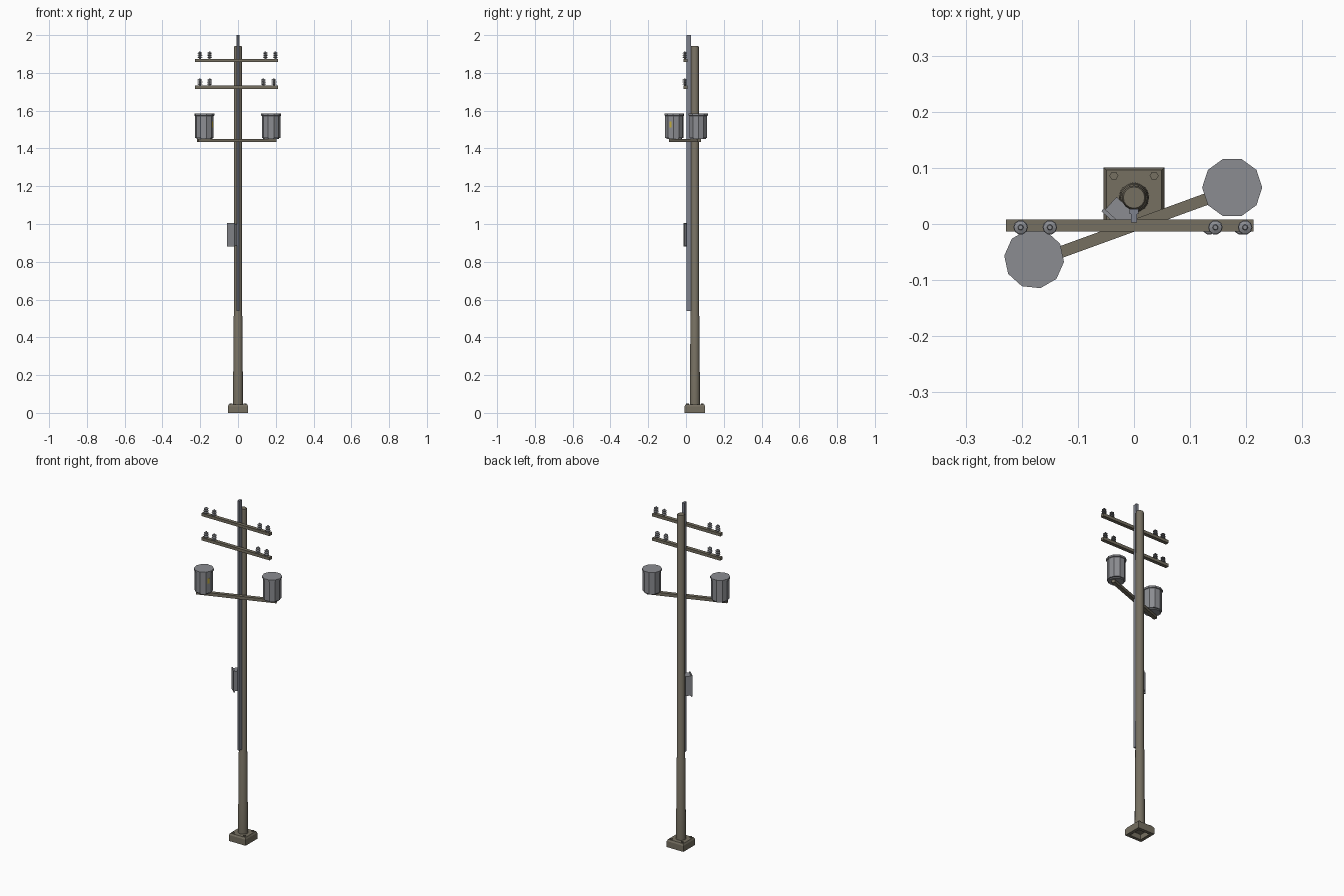
import bpy, bmesh, math
from mathutils import Matrix, Vector

if "Cube" in bpy.data.objects:
    bpy.data.objects.remove(bpy.data.objects["Cube"])

def mat(name, c):
    m = bpy.data.materials.new(name)
    m.diffuse_color = (*c, 1)
    m.use_nodes = True
    m.node_tree.nodes["Principled BSDF"].inputs["Base Color"].default_value = m.diffuse_color
    return m

BROWN = mat("weathered_brown", (0.18, 0.16, 0.12))
GREY = mat("metal_grey", (0.26, 0.265, 0.285))
BLUE = mat("rail_blue_grey", (0.21, 0.225, 0.27))
YELLOW = mat("warning_yellow", (0.55, 0.42, 0.04))

def finish(bm, name, m, matrix=None, smooth=False):
    bmesh.ops.recalc_face_normals(bm, faces=bm.faces)
    me = bpy.data.meshes.new(name)
    bm.to_mesh(me)
    bm.free()
    if matrix:
        me.transform(matrix)
    me.materials.append(m)
    ob = bpy.data.objects.new(name, me)
    bpy.context.collection.objects.link(ob)
    if smooth:
        bpy.context.view_layer.objects.active = ob
        ob.select_set(True)
        bpy.ops.object.shade_smooth_by_angle(angle=math.radians(40))
        ob.select_set(False)
    return ob

def box(name, lo, hi, m, matrix=None):
    bm = bmesh.new()
    bmesh.ops.create_cube(bm, size=1)
    for v in bm.verts:
        v.co = Vector([(lo[i] + hi[i]) / 2 + v.co[i] * (hi[i] - lo[i]) for i in range(3)])
    return finish(bm, name, m, matrix)

def lathe(name, profile, sides, m, loc=(0, 0, 0), turn=0, smooth=False):
    """Stack of rings (radius, z), capped where the ends have a radius."""
    bm = bmesh.new()
    rings = []
    for r, z in profile:
        rings.append([bm.verts.new((r * math.cos(turn + 2 * math.pi * i / sides),
                                    r * math.sin(turn + 2 * math.pi * i / sides), z))
                      for i in range(sides)])
    for a, b in zip(rings, rings[1:]):
        for i in range(sides):
            j = (i + 1) % sides
            bm.faces.new((a[i], a[j], b[j], b[i]))
    bm.faces.new(rings[0])
    bm.faces.new(rings[-1])
    return finish(bm, name, m, Matrix.Translation(loc), smooth)

PY = 0.047  # pole centre in y
# Concrete foot: square with chamfered top and a hollow underside
S = math.sqrt(2)
lathe("base_foot", [(0.036 * S, 0.03), (0.036 * S, 0), (0.054 * S, 0), (0.054 * S, 0.035),
                    (0.049 * S, 0.045)], 4, BROWN, (0, PY, 0), math.pi / 4)
for sx in (-1, 1):
    for sy in (-1, 1):
        lathe("base_bolt", [(0.008, 0.043), (0.008, 0.05)], 6, BROWN,
              (sx * 0.036, PY + sy * 0.039, 0))

# Stepped pole
lathe("pole", [(0.027, 0.04), (0.026, 0.215), (0.0248, 0.22), (0.0242, 0.51),
               (0.0222, 0.515), (0.0215, 1.935), (0.019, 1.942)], 16, BROWN, (0, PY, 0), smooth=True)

# Mounting rail in front of the pole
box("rail_flange", (-0.008, 0.018, 0.54), (0.008, 0.027, 2.0), BLUE)
box("rail_web", (-0.0055, 0.003, 0.54), (0.0055, 0.018, 2.0), BLUE)

# Crossarms with insulators
ARM_LO, ARM_HI = (-0.228, -0.013), (0.213, 0.008)
INS = [(0.005, 0), (0.005, 0.005), (0.013, 0.007), (0.013, 0.010), (0.005, 0.013),
       (0.005, 0.016), (0.013, 0.018), (0.013, 0.021), (0.005, 0.024),
       (0.005, 0.027), (0.012, 0.029), (0.012, 0.032), (0.005, 0.035), (0.004, 0.039)]
for tag, z, xs in (("upper", 1.857, (-0.202, -0.150, 0.145, 0.198)),
                   ("lower", 1.715, (-0.202, -0.150, 0.134, 0.190))):
    box(tag + "_crossarm", (*ARM_LO, z), (*ARM_HI, z + 0.017), BROWN)
    for x in xs:
        lathe(tag + "_insulator", INS, 10, GREY, (x, -0.006, z + 0.017))

# Turned transformer arm
box("transformer_arm", (*ARM_LO, 1.433), (*ARM_HI, 1.451), BROWN, Matrix.Rotation(math.radians(20), 4, 'Z'))

# Transformer cans with overhanging lids
CAN = [(0.042, 1.449), (0.042, 1.455), (0.049, 1.456), (0.049, 1.572), (0.0535, 1.574), (0.0535, 1.584)]
for tag, x, y, a in (("left", -0.178, -0.062, -6), ("right", 0.175, 0.065, 0)):
    lathe(tag + "_transformer", CAN, 10, GREY, (x, y, 0), math.radians(a))

# Small warning plate on the inner side of the left can
t = Matrix.Translation((-0.178, -0.062, 0)) @ Matrix.Rotation(math.radians(-24), 4, 'Z')
box("warning_plate", (0.046, -0.006, 1.512), (0.0475, 0.006, 1.542), YELLOW, t)

# Switch box turned against the pole, with a wider door
t = Matrix.Translation((0, PY, 0)) @ Matrix.Rotation(math.radians(-42), 4, 'Z')
box("switch_box", (-0.024, -0.051, 0.886), (0.022, -0.020, 1.0), GREY, t)
box("switch_box_door", (-0.027, -0.057, 0.88), (0.025, -0.050, 1.005), GREY, t)
